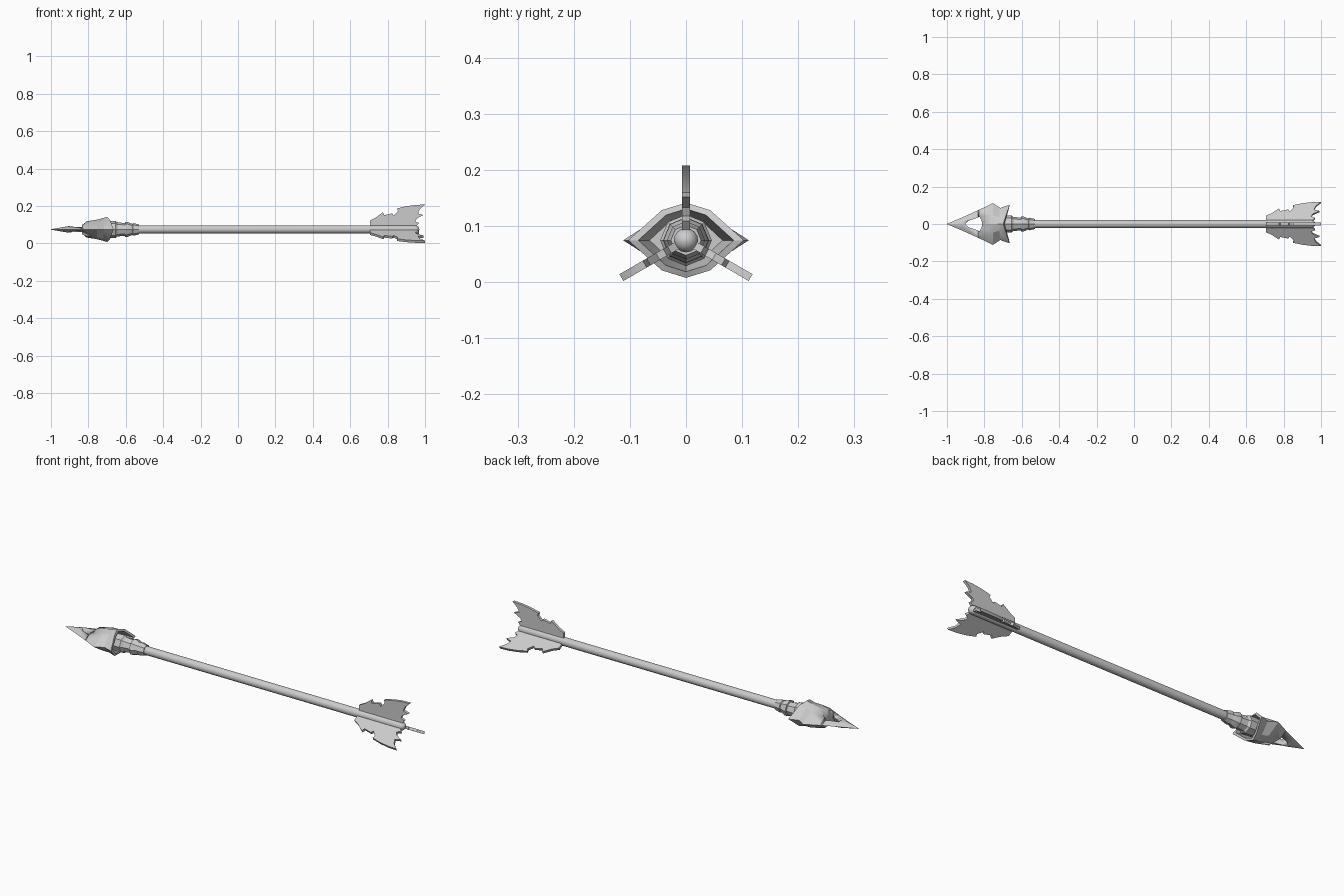
import bpy, bmesh, math
from mathutils import Matrix

if "Cube" in bpy.data.objects:
    bpy.data.objects.remove(bpy.data.objects["Cube"])

AXIS = 0.0745  # height of the arrow's centre line


def finish(name, bm, angle=30):
    bmesh.ops.recalc_face_normals(bm, faces=bm.faces[:])
    me = bpy.data.meshes.new(name)
    bm.to_mesh(me)
    bm.free()
    ob = bpy.data.objects.new(name, me)
    bpy.context.collection.objects.link(ob)
    bpy.ops.object.select_all(action='DESELECT')
    ob.select_set(True)
    bpy.context.view_layer.objects.active = ob
    bpy.ops.object.shade_smooth_by_angle(angle=math.radians(angle))
    return ob


def loft(bm, rings):
    loops = [[bm.verts.new(p) for p in r] for r in rings]
    n = len(loops[0])
    for a, b in zip(loops, loops[1:]):
        for i in range(n):
            j = (i + 1) % n
            bm.faces.new((a[i], a[j], b[j], b[i]))
    bm.faces.new(loops[0])
    bm.faces.new(loops[-1])


def revolve(name, profile, sides, angle=30):
    bm = bmesh.new()
    loft(bm, [[(x, r * math.cos(2 * math.pi * i / sides),
                AXIS + r * math.sin(2 * math.pi * i / sides))
               for i in range(sides)] for x, r in profile])
    return finish(name, bm, angle)


def prism(name, outline, depth, matrix):
    # outline in local XY, thickness centred on local Z
    bm = bmesh.new()
    f = bm.faces.new([bm.verts.new((x, y, -depth / 2)) for x, y in outline])
    ext = bmesh.ops.extrude_face_region(bm, geom=[f])
    top = [v for v in ext['geom'] if isinstance(v, bmesh.types.BMVert)]
    bmesh.ops.translate(bm, verts=top, vec=(0, 0, depth))
    bmesh.ops.transform(bm, matrix=matrix, verts=bm.verts[:])
    return finish(name, bm)


# shaft with a rounded tail
R = 0.0215
tail = [(0.948 + R * math.sin(math.radians(a)), R * math.cos(math.radians(a)))
        for a in (0, 25, 50, 70, 85)]
revolve("shaft", [(-0.70, R)] + tail, 16)

# stepped socket behind the head
revolve("socket", [(-0.79, 0.040), (-0.665, 0.046), (-0.655, 0.046),
                   (-0.645, 0.038), (-0.605, 0.034), (-0.603, 0.041),
                   (-0.59, 0.040), (-0.565, 0.029), (-0.562, 0.034),
                   (-0.53, 0.027)], 8, 20)

# arrow head: lens-shaped rings (x, half width, half height, side sweep)
def lens(x, w, h, sweep=0.0):
    pts = [(1, 0), (0.42, 0.8), (0, 1), (-0.42, 0.8),
           (-1, 0), (-0.42, -0.8), (0, -1), (0.42, -0.8)]
    return [(x + sweep * abs(a), w * a, AXIS + h * b) for a, b in pts]

bm = bmesh.new()
loft(bm, [lens(*s) for s in [
    (-1.0, 0.001, 0.001), (-0.91, 0.039, 0.017), (-0.835, 0.073, 0.017),
    (-0.83, 0.075, 0.040), (-0.755, 0.112, 0.052), (-0.725, 0.086, 0.060, 0.01),
    (-0.70, 0.103, 0.067, 0.035), (-0.693, 0.085, 0.056, 0.025),
    (-0.77, 0.065, 0.044)]])
head = finish("arrow_head", bm, 25)

# window through the blade
window = prism("window_cutter", [(-0.902, 0), (-0.885, -0.017), (-0.825, -0.038),
                                 (-0.815, -0.020), (-0.812, 0), (-0.815, 0.020),
                                 (-0.825, 0.038), (-0.885, 0.017)],
               0.4, Matrix.Translation((0, 0, AXIS)))
cut = head.modifiers.new("window", 'BOOLEAN')
cut.operation = 'DIFFERENCE'
cut.solver = 'EXACT'
cut.object = window
bpy.context.view_layer.objects.active = head
bpy.ops.object.modifier_apply(modifier=cut.name)
bpy.data.objects.remove(window)

# three ragged feathers, 120 degrees apart
feather = [(0.705, 0.01), (0.705, 0.047), (0.735, 0.062), (0.775, 0.092),
           (0.782, 0.076), (0.825, 0.086), (0.832, 0.074), (0.855, 0.098),
           (0.85, 0.112), (0.90, 0.124), (0.95, 0.131), (1.0, 0.133),
           (0.972, 0.108), (0.962, 0.085), (0.992, 0.077), (0.955, 0.058),
           (0.948, 0.043), (0.968, 0.034), (0.948, 0.01)]
for k in range(3):
    m = (Matrix.Translation((0, 0, AXIS))
         @ Matrix.Rotation(math.radians(90 + 120 * k), 4, 'X'))
    prism("feather_%d" % (k + 1), feather, 0.014, m)
